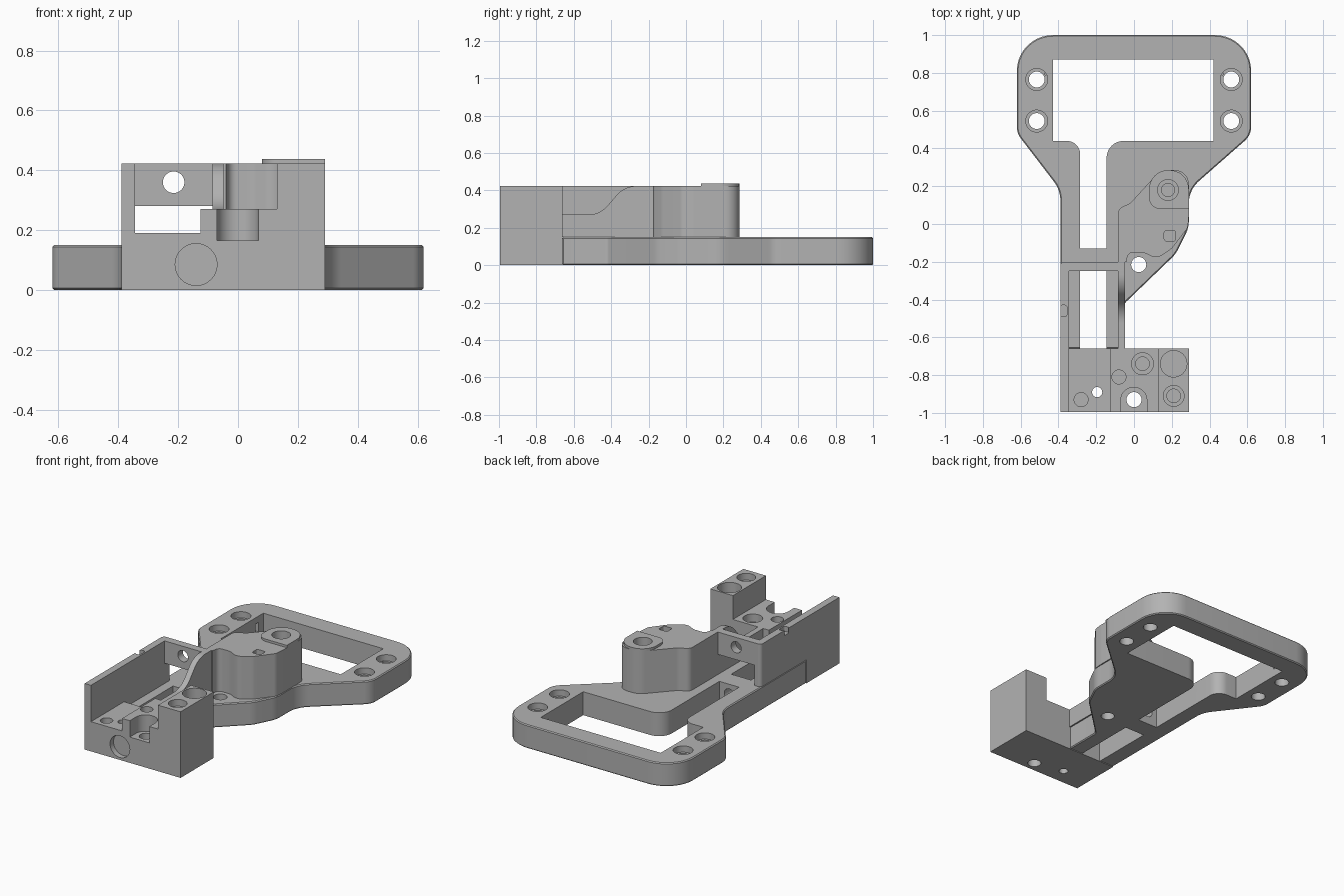
import bpy, bmesh, math
from mathutils import Vector

if "Cube" in bpy.data.objects:
    bpy.data.objects.remove(bpy.data.objects["Cube"], do_unlink=True)

grey = bpy.data.materials.new("machined_grey")
grey.use_nodes = True
GREY = (0.45, 0.45, 0.45, 1)
grey.diffuse_color = GREY
grey.node_tree.nodes["Principled BSDF"].inputs["Base Color"].default_value = GREY


def fillet(points, steps=10):
    """Round the corners of a polygon; each point is (u, v) or (u, v, radius)."""
    out = []
    n = len(points)
    for i, p in enumerate(points):
        c = Vector(p[:2])
        r = p[2] if len(p) > 2 else 0
        if not r:
            out.append(c)
            continue
        a = Vector(points[i - 1][:2]) - c
        b = Vector(points[(i + 1) % n][:2]) - c
        half = a.angle(b) / 2
        t = min(r / math.tan(half), a.length * 0.49, b.length * 0.49)
        r = t * math.tan(half)
        a.normalize()
        b.normalize()
        centre = c + (a + b).normalized() * (r / math.sin(half))
        start, end = c + a * t - centre, c + b * t - centre
        turn = math.atan2(start.cross(end), start.dot(end))
        for k in range(steps + 1):
            ang = turn * k / steps
            ca, sa = math.cos(ang), math.sin(ang)
            out.append(centre + Vector((start.x * ca - start.y * sa, start.x * sa + start.y * ca)))
    return out


def prism(name, points, lo, hi, axis="z"):
    """Extrude a rounded polygon along an axis."""
    place = {"z": lambda u, v, w: (u, v, w),
             "x": lambda u, v, w: (w, u, v),
             "y": lambda u, v, w: (u, w, v)}[axis]
    bm = bmesh.new()
    face = bm.faces.new([bm.verts.new(place(u, v, lo)) for u, v in fillet(points)])
    ext = bmesh.ops.extrude_face_region(bm, geom=[face])
    top = [e for e in ext["geom"] if isinstance(e, bmesh.types.BMVert)]
    bmesh.ops.translate(bm, verts=top, vec=place(0, 0, hi - lo))
    bmesh.ops.recalc_face_normals(bm, faces=bm.faces)
    mesh = bpy.data.meshes.new(name)
    bm.to_mesh(mesh)
    bm.free()
    mesh.materials.append(grey)
    obj = bpy.data.objects.new(name, mesh)
    bpy.context.collection.objects.link(obj)
    return obj


def rect(u0, u1, v0, v1, r=0):
    return [(u0, v0, r), (u1, v0, r), (u1, v1, r), (u0, v1, r)]


def apply(obj, mod):
    bpy.context.view_layer.objects.active = obj
    bpy.ops.object.modifier_apply(modifier=mod.name)


def cut(obj, points, lo, hi, axis="z"):
    cutter = prism("cutter", points, lo, hi, axis)
    cutter.hide_render = True
    mod = obj.modifiers.new("cut", "BOOLEAN")
    mod.operation, mod.solver, mod.object = "DIFFERENCE", "EXACT", cutter
    apply(obj, mod)
    bpy.data.objects.remove(cutter, do_unlink=True)


def drill(obj, u, v, r, lo, hi, axis="z"):
    ring = [(u + r * math.cos(k * math.tau / 32), v + r * math.sin(k * math.tau / 32)) for k in range(32)]
    cut(obj, ring, lo, hi, axis)


def soften(obj, width=0.006):
    mod = obj.modifiers.new("edge", "BEVEL")
    mod.width, mod.segments, mod.limit_method = width, 1, "ANGLE"
    mod.angle_limit = math.radians(60)
    apply(obj, mod)


PLATE, TOP, BACK = 0.15, 0.423, -0.66

# Base plate with ears, diagonal shoulders and the narrow neck
base = prism("base_plate", [
    (-0.39, BACK), (-0.05, BACK), (-0.05, -0.42, 0.03), (0.22, -0.16, 0.15), (0.29, -0.02, 0.15),
    (0.29, 0.18, 0.16), (0.62, 0.47, 0.1), (0.62, 1, 0.19), (-0.62, 1, 0.19),
    (-0.62, 0.48, 0.1), (-0.39, 0.18, 0.16)], 0, PLATE)
soften(base)
cut(base, [(-0.43, 0.87), (-0.43, 0.44), (-0.285, 0.44, 0.09), (-0.285, -0.13),
           (-0.145, -0.13), (-0.145, 0.44, 0.09), (0.42, 0.44), (0.42, 0.87)], -0.1, 0.3)
cut(base, rect(-0.285, -0.145, BACK - 0.1, -0.25), -0.1, 0.3)
for side in (-1, 1):
    for y in (0.545, 0.765):
        drill(base, side * 0.515, y, 0.042, -0.1, 0.3)
        drill(base, side * 0.515, y, 0.058, 0.11, 0.3)
    cut(base, rect(side * 0.44 - 0.03, side * 0.44 + 0.03, 0.79, 0.82), 0.05, 0.11)
drill(base, 0.025, -0.215, 0.04, -0.1, 0.3)
drill(base, -0.215, 0.085, 0.035, -0.3, -0.1, "y")

# Tower with its wavy clearance edge
tower = prism("tower", [
    (-0.085, -0.2), (-0.04, -0.2), (-0.03, -0.15, 0.05), (0.05, -0.15, 0.06), (0.12, -0.185, 0.06),
    (0.2, -0.13, 0.06), (0.285, -0.02, 0.05), (0.29, 0.04, 0.05), (0.29, 0.285, 0.104),
    (0.14, 0.285, 0.1), (-0.02, 0.11, 0.05), (-0.085, 0.08, 0.04)], PLATE, TOP)
pad = prism("tower_pad", [(0.08, 0.08, 0.06), (0.29, 0.08), (0.29, 0.285, 0.104),
                          (0.08, 0.285, 0.104)], TOP, 0.438)
for part in (tower, pad):
    drill(part, 0.18, 0.18, 0.055, 0.38, 0.6)
    drill(part, 0.18, 0.18, 0.035, 0.22, 0.6)
cut(tower, rect(0.16, 0.22, -0.09, -0.035, 0.012), 0.36, 0.6)

# Sloping tail wall between the tower and the front block
tail = prism("tail_wall", [(BACK, PLATE), (-0.2, PLATE), (-0.2, TOP), (-0.33, TOP, 0.14),
                           (-0.46, 0.27, 0.14), (BACK, 0.27)], -0.085, -0.048, "x")

# Tall side wall and raised cross wall
side_wall = prism("side_wall", [(-0.39, BACK), (-0.345, BACK), (-0.345, -0.2), (-0.39, -0.2, 0.04)],
                  PLATE, TOP)
cut(side_wall, rect(-0.39, -0.355, -0.49, -0.43, 0.012), 0.39, 0.6)
cross_wall = prism("cross_wall", rect(-0.345, -0.085, -0.25, -0.2), 0.28, TOP)
drill(cross_wall, -0.215, 0.36, 0.036, -0.4, 0, "y")

# Stepped front block
block = prism("front_block", [
    (-0.39, 0), (0.29, 0), (0.29, TOP), (0.13, TOP), (0.13, 0.27), (-0.125, 0.27),
    (-0.125, 0.19), (-0.345, 0.19), (-0.345, TOP), (-0.39, TOP)], -0.995, BACK, "y")
cut(block, [(-0.07, -1.1), (0.068, -1.1), (0.068, -0.865, 0.068), (-0.07, -0.865, 0.068)], 0.165, 0.6)
drill(block, -0.14, 0.085, 0.07, -1.1, -0.96, "y")
# each hole: x, y, radius, floor height
for x, y, r, floor in ((0, -0.93, 0.04, -0.1), (-0.195, -0.89, 0.027, -0.1),
                       (-0.28, -0.93, 0.037, 0.1), (-0.08, -0.81, 0.037, 0.17),
                       (0.045, -0.74, 0.058, 0.22), (0.045, -0.74, 0.036, 0.1),
                       (0.21, -0.74, 0.07, 0.3), (0.21, -0.91, 0.055, 0.38),
                       (0.21, -0.91, 0.036, 0.25)):
    drill(block, x, y, r, floor, 0.6)

# Shading
for obj in (base, tower, pad, tail, side_wall, cross_wall, block):
    bpy.ops.object.select_all(action="DESELECT")
    obj.select_set(True)
    bpy.context.view_layer.objects.active = obj
    bpy.ops.object.shade_smooth_by_angle(angle=math.radians(30))
